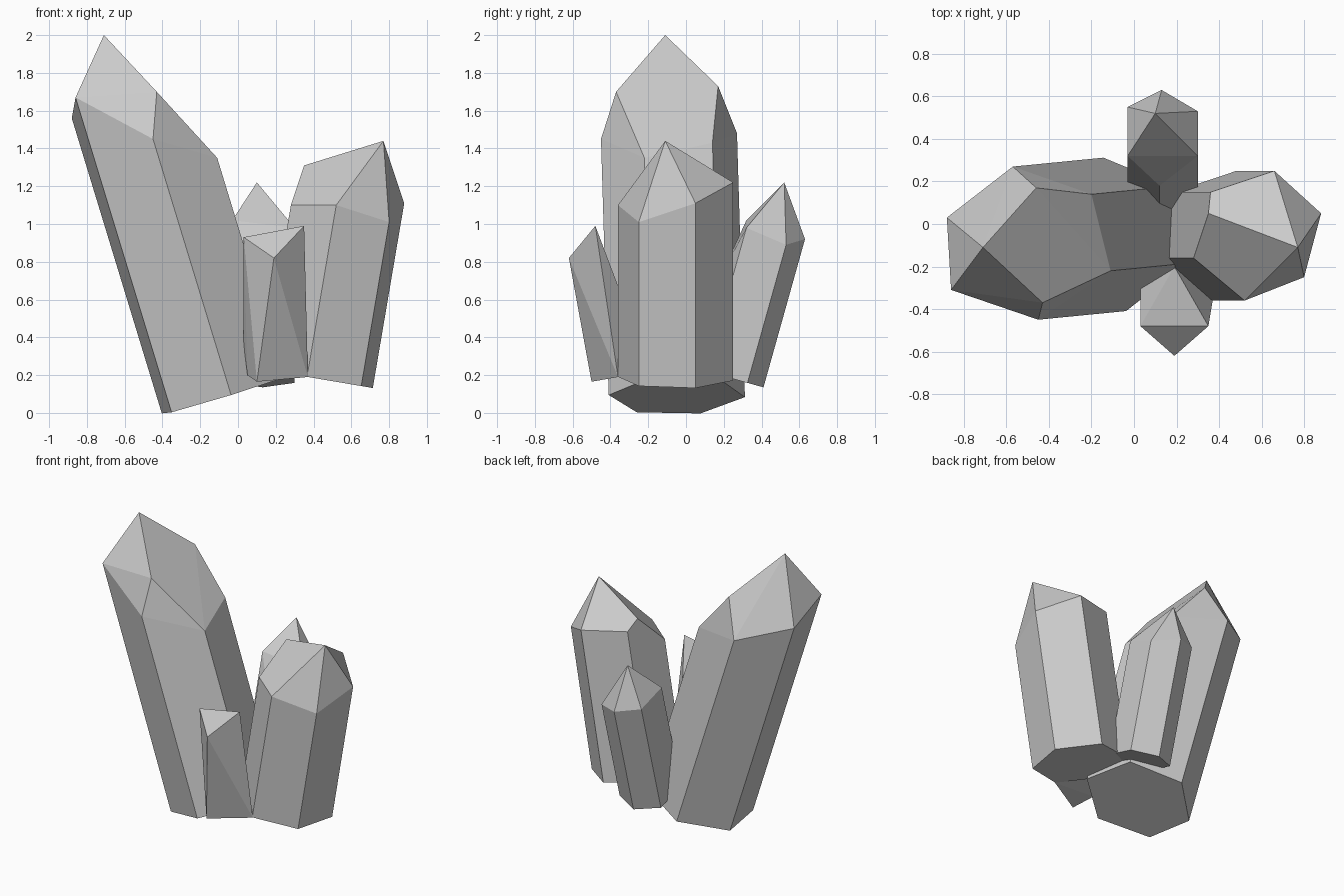
import bpy
import bmesh
from math import radians
from mathutils import Vector
from mathutils.geometry import intersect_line_plane

default_cube = bpy.data.objects.get("Cube")
if default_cube:
    bpy.data.objects.remove(default_cube, do_unlink=True)

# One plain grey stone colour
stone = bpy.data.materials.new("grey_stone")
stone.use_nodes = True
stone_colour = (0.6, 0.6, 0.6, 1.0)
stone.diffuse_color = stone_colour
stone.node_tree.nodes["Principled BSDF"].inputs["Base Color"].default_value = stone_colour


def faceted_solid(name, points):
    """Wrap flat facets around a set of corner points."""
    bm = bmesh.new()
    for point in points:
        bm.verts.new(point)
    hull = bmesh.ops.convex_hull(bm, input=bm.verts[:])
    leftover = {g for g in hull["geom_interior"] + hull["geom_unused"]
                if isinstance(g, bmesh.types.BMVert)}
    bmesh.ops.delete(bm, geom=list(leftover), context="VERTS")
    bmesh.ops.dissolve_limit(bm, angle_limit=radians(2),
                             verts=bm.verts[:], edges=bm.edges[:])
    bmesh.ops.recalc_face_normals(bm, faces=bm.faces[:])
    mesh = bpy.data.meshes.new(name)
    bm.to_mesh(mesh)
    bm.free()
    mesh.materials.append(stone)
    obj = bpy.data.objects.new(name, mesh)
    bpy.context.collection.objects.link(obj)
    return obj


def crystal(name, shoulder, crown, axis, foot_height):
    """Hexagonal prism: shoulder ring run down the axis to a square-cut foot."""
    axis = Vector(axis)
    foot_plane = Vector((0, 0, foot_height))
    ring = [Vector(p) for p in shoulder]
    foot = [intersect_line_plane(p, p + axis, foot_plane, axis) for p in ring]
    return faceted_solid(name, ring + foot + [Vector(p) for p in crown])


# Tall crystal leaning to the right
crystal(
    "tall_crystal",
    shoulder=[(-0.86, -0.31, 1.67), (-0.45, -0.45, 1.45), (-0.11, -0.22, 1.35),
              (-0.2, 0.14, 1.43), (-0.57, 0.27, 1.48), (-0.88, 0.03, 1.56)],
    crown=[(-0.71, -0.11, 2), (-0.43, -0.37, 1.7), (-0.46, 0.17, 1.73)],
    axis=(0.305, 0.03, -1), foot_height=0.118)

# Broad crystal leaning to the left
crystal(
    "broad_crystal",
    shoulder=[(0.52, -0.36, 1.1), (0.8, -0.25, 1.01), (0.88, 0.05, 1.11),
              (0.66, 0.25, 1.22), (0.36, 0.15, 1.25), (0.28, -0.16, 1.1)],
    crown=[(0.77, -0.11, 1.44), (0.35, 0.05, 1.31)],
    axis=(-0.17, 0, -1), foot_height=0.253)

# Small pointed crystal at the back
crystal(
    "back_crystal",
    shoulder=[(0.13, 0.63, 0.92), (0.3, 0.53, 0.89), (0.3, 0.32, 0.98),
              (0.12, 0.18, 0.72), (-0.03, 0.32, 1.02), (-0.03, 0.55, 0.95)],
    crown=[(0.1, 0.52, 1.22)],
    axis=(0, -0.28, -1), foot_height=0.25)

# Small broken shard at the front
shard_top = [(0.03, -0.48, 0.93), (0.35, -0.48, 0.99), (0.19, -0.62, 0.82)]
shard_foot = [(0.1, -0.5, 0.165), (0.37, -0.36, 0.19), (0.05, -0.35, 0.2),
              (0.03, -0.3, 0.36), (0.19, -0.2, 0.25)]
faceted_solid("front_shard", shard_top + shard_foot)
